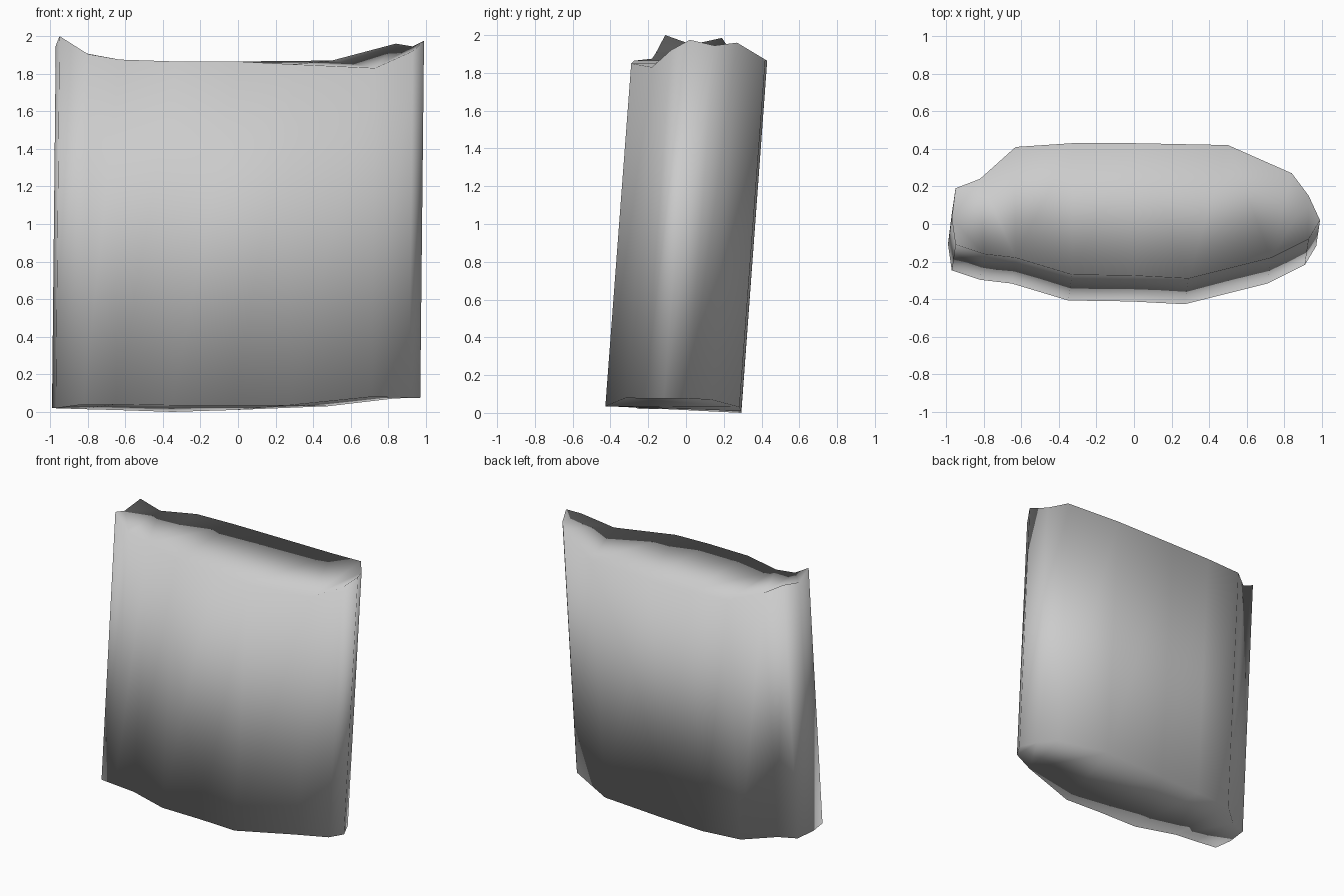
import bpy
import bmesh

# Remove the default object only
default = bpy.data.objects.get("Cube")
if default:
    bpy.data.objects.remove(default, do_unlink=True)

# Plain grey cloth
grey = bpy.data.materials.new("plain grey")
grey.use_nodes = True
colour = (0.6, 0.6, 0.6, 1)
grey.diffuse_color = colour
grey.node_tree.nodes["Principled BSDF"].inputs["Base Color"].default_value = colour

# Upper rim, counterclockwise from the front corner at -x:
# x, y, rim height, height of the matching lower corner
RIM = [
    (-.95, -.11, 2.0, .02), (-.8, -.16, 1.905, .04), (-.63, -.18, 1.875, .04),
    (-.33, -.27, 1.865, .035), (0, -.275, 1.865, .035), (.29, -.29, 1.85, .035),
    (.73, -.18, 1.83, .08), (.93, -.08, 1.92, .075), (.99, .02, 1.975, .075),
    (.93, .15, 1.945, .075), (.84, .27, 1.96, .07), (.5, .42, 1.87, .03),
    (0, .43, 1.865, .01), (-.33, .43, 1.865, 0), (-.63, .41, 1.87, .01),
    (-.82, .24, 1.91, .015), (-.95, .19, 1.985, .02), (-.97, .03, 1.95, .02),
]
LEAN_X, LEAN_Y = -.02, -.137  # offset of the base relative to the rim


def build_cushion(name):
    """Leaning body with wavy upper and lower rims, closed at both ends."""
    bm = bmesh.new()
    top = [bm.verts.new((x, y, high)) for x, y, high, low in RIM]
    base = [bm.verts.new((x + LEAN_X, y + LEAN_Y, low)) for x, y, high, low in RIM]
    count = len(RIM)

    # Side walls
    for i in range(count):
        j = (i + 1) % count
        bm.faces.new((base[i], base[j], top[j], top[i]))

    # End panels
    caps = [bm.faces.new(top), bm.faces.new(base[::-1])]
    bmesh.ops.triangulate(bm, faces=caps, ngon_method='BEAUTY')
    bmesh.ops.recalc_face_normals(bm, faces=bm.faces[:])

    # Soft shading over the whole body
    for face in bm.faces:
        face.smooth = True

    mesh = bpy.data.meshes.new(name)
    bm.to_mesh(mesh)
    bm.free()
    mesh.materials.append(grey)
    body = bpy.data.objects.new(name, mesh)
    bpy.context.collection.objects.link(body)
    return body


build_cushion("cushion_body")
